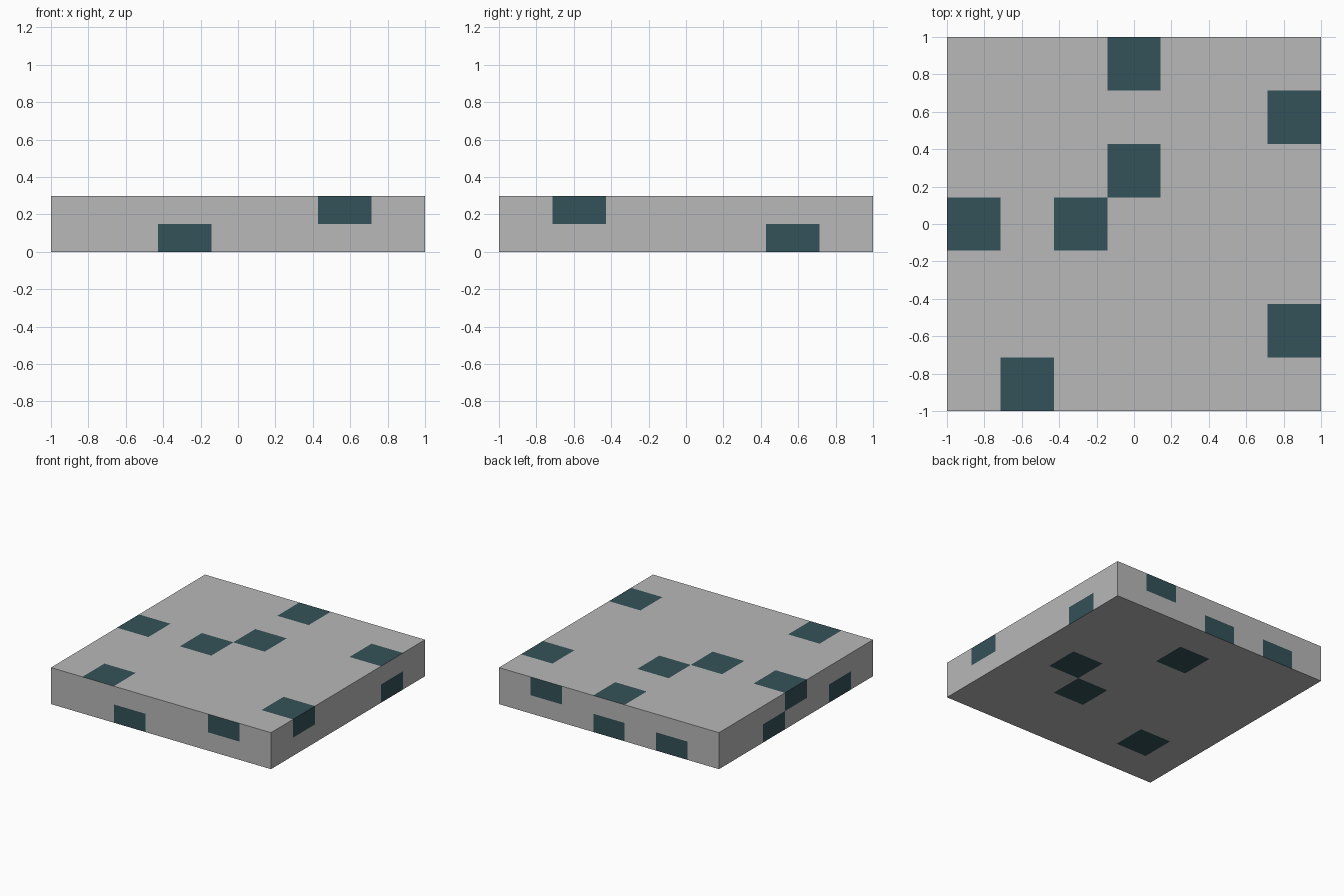
import bpy, bmesh
from mathutils import Matrix, Vector

if "Cube" in bpy.data.objects:
    bpy.data.objects.remove(bpy.data.objects["Cube"])

N, LAYERS, H = 7, 2, 0.3
CELL, LAYER = 2 / N, H / LAYERS

# Dark cells per side, as (column, row) counted from -x / -y / bottom
DARK = {
    "top": {(3, 6), (6, 5), (3, 4), (0, 3), (2, 3), (6, 1), (1, 0)},
    "bottom": {(5, 3), (4, 2), (3, 5), (1, 1)},
    "front": {(2, 0), (5, 1)},
    "back": {(5, 1), (3, 0), (1, 0)},
    "right": {(1, 1), (5, 0)},
    "left": {(3, 1), (1, 0), (4, 0)},
}


def material(name, rgb):
    m = bpy.data.materials.new(name)
    m.diffuse_color = (*rgb, 1)
    m.use_nodes = True
    m.node_tree.nodes["Principled BSDF"].inputs["Base Color"].default_value = m.diffuse_color
    return m


def side_and_cell(face):
    c, n = face.calc_center_median(), face.normal
    i, j, k = int((c.x + 1) / CELL), int((c.y + 1) / CELL), int(c.z / LAYER)
    if abs(n.z) > 0.5:
        return ("top" if n.z > 0 else "bottom"), (i, j)
    if abs(n.y) > 0.5:
        return ("back" if n.y > 0 else "front"), (i, k)
    return ("right" if n.x > 0 else "left"), (j, k)


# Slab block
bm = bmesh.new()
bmesh.ops.create_cube(bm, size=1, matrix=Matrix.Translation((0, 0, H / 2)) @ Matrix.Diagonal((2, 2, H, 1)))


def cut(co, no):
    bmesh.ops.bisect_plane(bm, geom=bm.verts[:] + bm.edges[:] + bm.faces[:],
                           plane_co=Vector(co), plane_no=Vector(no))


# Cut every side into square cells, two layers high
for s in range(1, N):
    p = -1 + s * CELL
    cut((p, 0, 0), (1, 0, 0))
    cut((0, p, 0), (0, 1, 0))
cut((0, 0, LAYER), (0, 0, 1))

# Colour the cells
bm.normal_update()
for f in bm.faces:
    side, cell = side_and_cell(f)
    f.material_index = int(cell in DARK[side])

mesh = bpy.data.meshes.new("spotted_slab")
bm.to_mesh(mesh)
bm.free()
mesh.materials.append(material("light grey", (0.48, 0.48, 0.48)))
mesh.materials.append(material("dark teal", (0.034, 0.084, 0.098)))
bpy.context.collection.objects.link(bpy.data.objects.new("spotted_slab", mesh))
